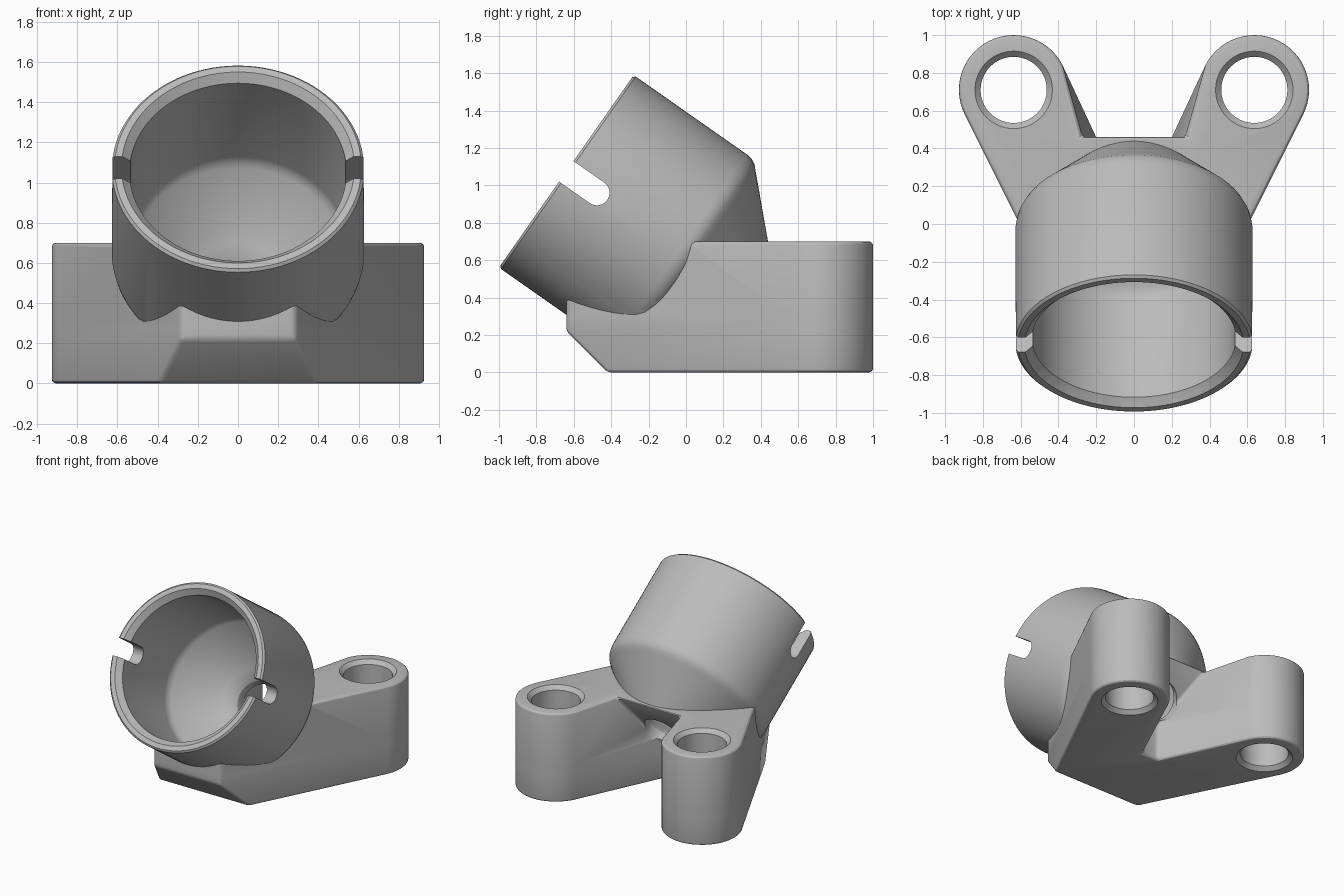
import bpy, bmesh
from math import sin, cos, pi, radians
from mathutils import Matrix, Vector

cube = bpy.data.objects.get("Cube")
if cube:
    bpy.data.objects.remove(cube)

grey = bpy.data.materials.new("plain_grey")
grey.use_nodes = True
grey.diffuse_color = (0.5, 0.5, 0.5, 1)
grey.node_tree.nodes["Principled BSDF"].inputs["Base Color"].default_value = (0.5, 0.5, 0.5, 1)


def loft(name, loops, matrix=Matrix()):
    """Closed solid through loops of equal point count."""
    bm = bmesh.new()
    rings = [[bm.verts.new(matrix @ Vector(p)) for p in loop] for loop in loops]
    n = len(rings[0])
    for a, b in zip(rings, rings[1:]):
        for i in range(n):
            j = (i + 1) % n
            bm.faces.new((a[i], a[j], b[j], b[i]))
    bm.faces.new(rings[0][::-1])
    bm.faces.new(rings[-1])
    bmesh.ops.recalc_face_normals(bm, faces=bm.faces)
    mesh = bpy.data.meshes.new(name)
    bm.to_mesh(mesh)
    bm.free()
    mesh.materials.append(grey)
    obj = bpy.data.objects.new(name, mesh)
    bpy.context.collection.objects.link(obj)
    return obj


def lathe(name, profile, matrix, n=96):
    """Solid of revolution from (radius, height) pairs."""
    return loft(name, [[(r * cos(2 * pi * i / n), r * sin(2 * pi * i / n), h)
                        for i in range(n)] for r, h in profile], matrix)


def apply(obj, kind, **settings):
    mod = obj.modifiers.new(kind.title(), kind)
    for key, value in settings.items():
        setattr(mod, key, value)
    bpy.context.view_layer.objects.active = obj
    bpy.ops.object.modifier_apply(modifier=mod.name)


def combine(obj, other, operation):
    other.hide_render = True
    apply(obj, 'BOOLEAN', operation=operation, object=other, solver='EXACT')
    bpy.data.objects.remove(other)


LUG_X, LUG_Y, LUG_R = 0.637, 0.71, 0.29
TOP = 0.7
tilt = Matrix.Translation((0, -0.64, 1.075)) @ Matrix.Rotation(radians(-125), 4, 'X')


# Base block: tapered front and two arms ending in round lugs
def base_loop(z, front, notch):
    front_x = 0.605 + 0.5 * front
    half = [(front_x, front, z)]
    start = radians(-26.6)
    for i in range(29):
        a = start + pi * i / 28
        half.append((LUG_X + LUG_R * cos(a), LUG_Y + LUG_R * sin(a), z))
    half.append((*notch, z))
    return half + [(-x, y, h) for x, y, h in reversed(half)]


low_notch, high_notch = (0.07, 0.18), (0.28, 0.47)
body = loft("socket_bracket", [base_loop(0, -0.42, low_notch),
                               base_loop(0.22, -0.64, low_notch),
                               base_loop(0.28, -0.64, low_notch),
                               base_loop(TOP, -0.64, high_notch)])
apply(body, 'BEVEL', width=0.022, segments=3, limit_method='ANGLE',
      angle_limit=radians(40))

# Tilted cup with a conical back
cup = lathe("cup", [(0.615, 0), (0.628, 0.013), (0.628, 0.74), (0.622, 0.775),
                    (0.607, 0.803), (0.583, 0.827), (0.31, 1.1)], tilt)
combine(body, cup, 'UNION')

# Cup cavity, narrowing to a hole through the back
cavity = lathe("cavity", [(0.62, -0.04), (0.58, 0), (0.54, 0.04), (0.54, 0.68),
                          (0.533, 0.71), (0.515, 0.74), (0.3, 0.955), (0.24, 1.0),
                          (0.19, 1.035), (0.16, 1.07), (0.15, 1.12), (0.15, 1.4)], tilt)
combine(body, cavity, 'DIFFERENCE')

# Round-ended slots on both sides of the rim
w = 0.067
outline = [(-w, -0.2)] + [(-w * cos(pi * i / 16), 0.2 + w * sin(pi * i / 16))
                          for i in range(17)] + [(w, -0.2)]
slot = loft("rim_slot", [[(x, y, z) for y, z in outline] for x in (-0.8, 0.8)], tilt)
combine(body, slot, 'DIFFERENCE')

# Chamfered bolt holes through the lugs
for side in (-1, 1):
    hole = lathe("lug_hole", [(0.23, -0.025), (0.175, 0.03), (0.175, TOP - 0.03),
                              (0.23, TOP + 0.025)],
                 Matrix.Translation((side * LUG_X, LUG_Y, 0)), 64)
    combine(body, hole, 'DIFFERENCE')

bpy.ops.object.select_all(action='DESELECT')
body.select_set(True)
bpy.context.view_layer.objects.active = body
bpy.ops.object.shade_smooth_by_angle(angle=radians(25))
